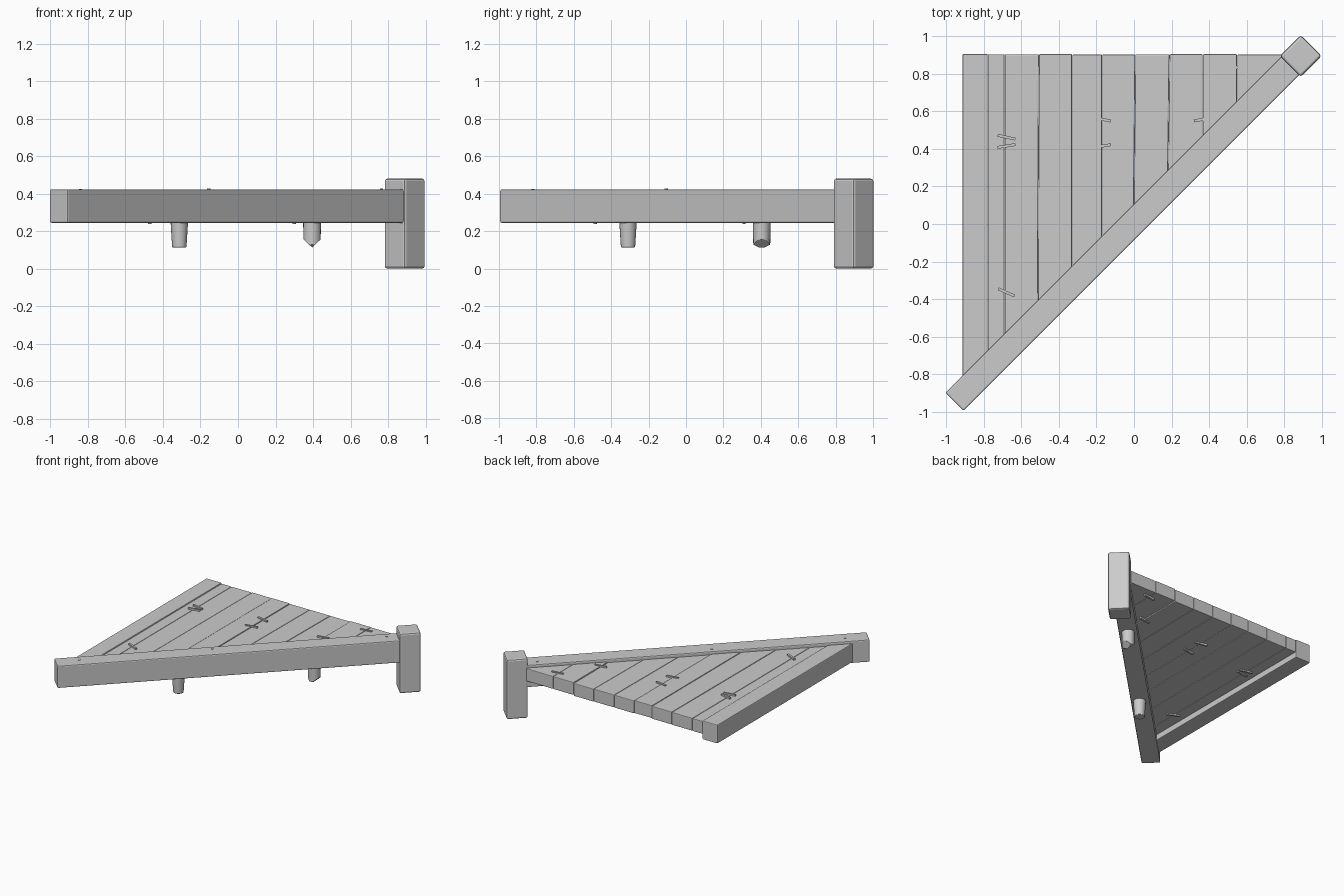
import bpy, bmesh, math, random
from mathutils import Vector, Matrix

if "Cube" in bpy.data.objects:
    bpy.data.objects.remove(bpy.data.objects["Cube"])

random.seed(4)


def finish(bm, name, bevel=0.0, segments=2):
    bmesh.ops.recalc_face_normals(bm, faces=bm.faces)
    me = bpy.data.meshes.new(name)
    bm.to_mesh(me)
    bm.free()
    ob = bpy.data.objects.new(name, me)
    bpy.context.collection.objects.link(ob)
    if bevel:
        m = ob.modifiers.new("bevel", 'BEVEL')
        m.width, m.segments, m.limit_method = bevel, segments, 'ANGLE'
    return ob


def prism(name, outline, z0, z1, bevel=0.0, segments=2):
    bm = bmesh.new()
    face = bm.faces.new([bm.verts.new((x, y, z0)) for x, y in outline])
    ext = bmesh.ops.extrude_face_region(bm, geom=[face])
    verts = [g for g in ext["geom"] if isinstance(g, bmesh.types.BMVert)]
    bmesh.ops.translate(bm, verts=verts, vec=(0, 0, z1 - z0))
    return finish(bm, name, bevel, segments)


def bar_outline(x, y, length, width, angle):
    c, s = math.cos(angle), math.sin(angle)
    return [(x + c * u - s * v, y + s * u + c * v)
            for u, v in ((-length / 2, -width / 2), (length / 2, -width / 2),
                         (length / 2, width / 2), (-length / 2, width / 2))]


# Corner post and diagonal beam
D = math.pi / 4
prism("corner_post", bar_outline(0.889, 0.896, 0.157, 0.157, D), 0.0, 0.48, 0.013)
start, end = -0.957, 0.84
prism("diagonal_beam",
      bar_outline((start + end) / 2, (start + end) / 2 + 0.009,
                  (end - start) * math.sqrt(2), 0.137, D), 0.244, 0.423, 0.008)

# Side beam, its lower end tucked into the diagonal beam
prism("side_beam", [(-0.914, -0.85), (-0.7805, -0.72), (-0.7805, 0.907), (-0.914, 0.907)],
      0.252, 0.402, 0.006)

# Deck planks, slightly uneven, cut along the diagonal
seams = [-0.78, -0.69, -0.51, -0.33, -0.17, 0.003, 0.185, 0.367, 0.55, 0.80]
tilt = [0.0, 0.0, 0.003, 0.0, 0.0, 0.004, 0.004, 0.0, 0.0, 0.0]
g = 0.0007
for i in range(len(seams) - 1):
    l, r = seams[i] + g, seams[i + 1] - g
    lb, rb = l - tilt[i], r - tilt[i + 1]
    top = 0.906 - random.uniform(0, 0.003)
    dz = random.uniform(-0.004, 0.003)
    prism(f"plank_{i + 1}", [(lb, lb + 0.06), (rb, rb + 0.06), (r + tilt[i + 1], top),
                             (l + tilt[i], top)], 0.297 + dz, 0.399 + dz, 0.005)

# Staples across the seams, above and below the deck
staples = [(0.555, 0.835, 8), (0.367, 0.558, 10), (-0.17, 0.558, -11), (-0.17, 0.415, 10),
           (-0.68, 0.463, -12), (-0.68, 0.416, 9), (-0.68, -0.365, -24)]
for i, (x, y, a) in enumerate(staples):
    prism(f"staple_{i + 1}", bar_outline(x, y, 0.096, 0.015, math.radians(a)), 0.284, 0.408)

# Small nail heads on top and underside of the diagonal beam
nails = [(-0.84, -0.82, 0.421), (-0.155, -0.105, 0.423), (0.765, 0.80, 0.423),
         (-0.47, -0.485, 0.243), (0.30, 0.31, 0.243)]
for i, (x, y, z) in enumerate(nails):
    bm = bmesh.new()
    bmesh.ops.create_cone(bm, cap_ends=True, segments=8, radius1=0.009, radius2=0.009,
                          depth=0.008, matrix=Matrix.Translation((x, y, z)))
    finish(bm, f"nail_{i + 1}")


# Round pegs under the beam; the second has a chisel-cut tip
def peg(name, x, y, r_low, r_top, cuts):
    bm = bmesh.new()
    bmesh.ops.create_cone(bm, cap_ends=True, segments=20, radius1=r_low, radius2=r_top,
                          depth=0.16, matrix=Matrix.Translation((x, y, 0.193)))
    for normal, z in cuts:
        res = bmesh.ops.bisect_plane(
            bm, geom=bm.verts[:] + bm.edges[:] + bm.faces[:],
            plane_co=Vector((x, y, z)), plane_no=Vector(normal), clear_outer=True)
        cut = [e for e in res["geom_cut"] if isinstance(e, bmesh.types.BMEdge)]
        bmesh.ops.holes_fill(bm, edges=cut)
    ob = finish(bm, name, 0.004)
    for o in bpy.context.selected_objects:
        o.select_set(False)
    ob.select_set(True)
    bpy.context.view_layer.objects.active = ob
    bpy.ops.object.shade_smooth_by_angle(angle=math.radians(35))


peg("peg_left", -0.313, -0.31, 0.038, 0.048, [])
peg("peg_right", 0.395, 0.405, 0.045, 0.048,
    [((s * 0.68, 0, -0.73), 0.113) for s in (-1, 1)] +
    [((0, s * 0.45, -0.89), 0.105) for s in (-1, 1)])
